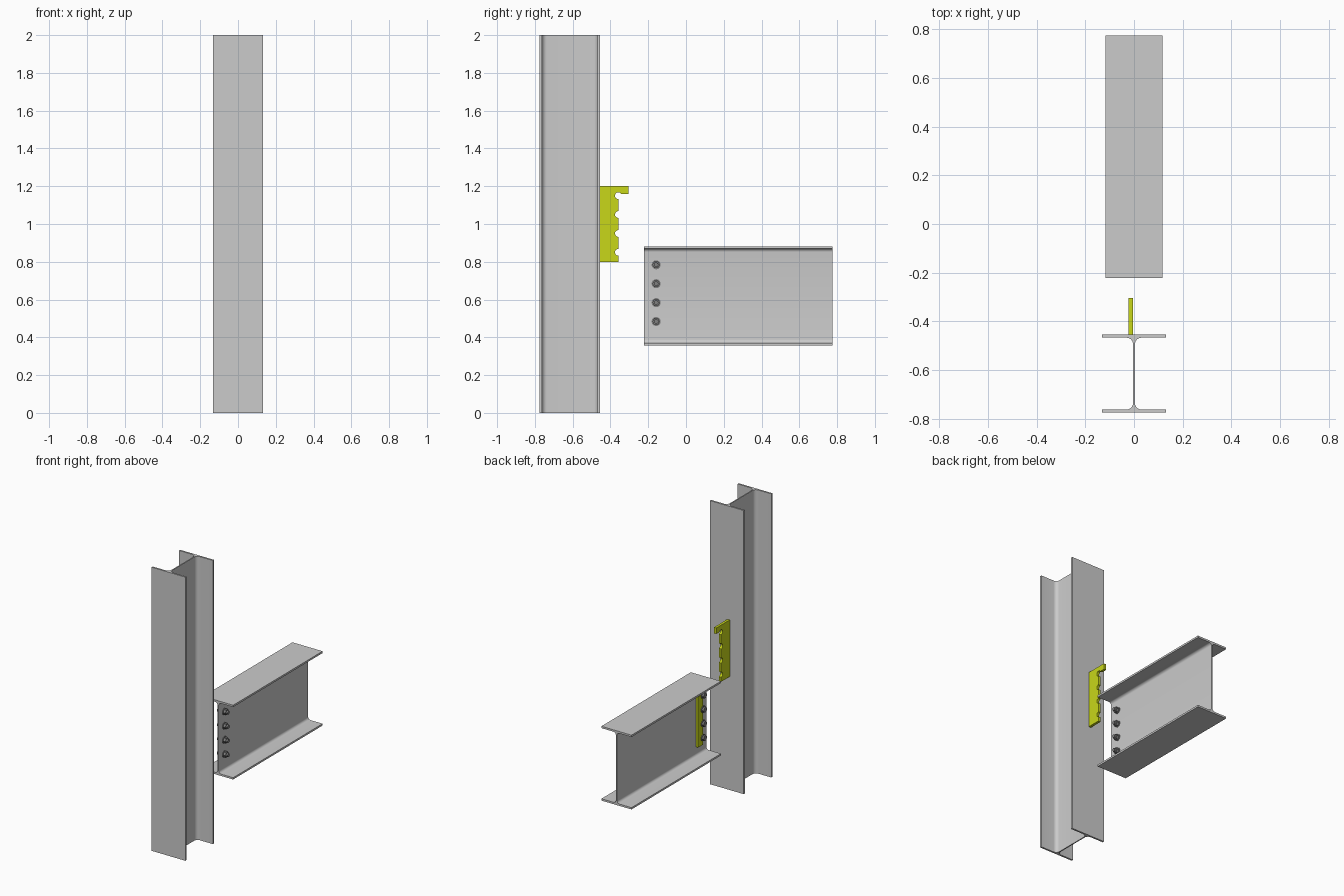
import bpy, bmesh
from math import sin, cos, radians, asin, degrees
from mathutils import Matrix, Vector

if "Cube" in bpy.data.objects:
    bpy.data.objects.remove(bpy.data.objects["Cube"])


def material(name, colour):
    m = bpy.data.materials.new(name)
    m.diffuse_color = colour
    m.use_nodes = True
    m.node_tree.nodes["Principled BSDF"].inputs["Base Color"].default_value = m.diffuse_color
    return m


LIME = material("lime", (0.58, 0.68, 0.01, 1))
DARK = material("dark_steel", (0.22, 0.22, 0.22, 1))


def finish(name, bm, mat=None):
    bmesh.ops.recalc_face_normals(bm, faces=bm.faces)
    me = bpy.data.meshes.new(name)
    bm.to_mesh(me)
    bm.free()
    if mat:
        me.materials.append(mat)
    ob = bpy.data.objects.new(name, me)
    bpy.context.collection.objects.link(ob)
    bpy.ops.object.select_all(action='DESELECT')
    ob.select_set(True)
    bpy.context.view_layer.objects.active = ob
    bpy.ops.object.shade_smooth_by_angle()
    return ob


def prism(name, pts, place, offset, mat=None):
    """Extrude a 2D outline; place(a, b) gives its 3D position."""
    bm = bmesh.new()
    face = bm.faces.new([bm.verts.new(place(a, b)) for a, b in pts])
    ext = bmesh.ops.extrude_face_region(bm, geom=[face], use_keep_orig=True)
    verts = [g for g in ext["geom"] if isinstance(g, bmesh.types.BMVert)]
    bmesh.ops.translate(bm, verts=verts, vec=Vector(offset))
    return finish(name, bm, mat)


def arc(cx, cy, r, a0, a1, n):
    return [(cx + r * cos(radians(a0 + (a1 - a0) * i / n)),
             cy + r * sin(radians(a0 + (a1 - a0) * i / n))) for i in range(n + 1)]


def i_profile(width, depth, web, flange, r):
    w, d, t = width / 2, depth / 2, web / 2
    q = [(w, d), (w, d - flange)] + arc(t + r, d - flange - r, r, 90, 180, 6)
    right = q + [(x, -y) for x, y in reversed(q)]
    return right + [(-x, y) for x, y in reversed(right)]


# Column and beam
prism("column", i_profile(0.263, 0.320, 0.008, 0.0125, 0.026),
      lambda a, b: (a, b - 0.615, 0), (0, 0, 2))
prism("beam", i_profile(0.235, 0.524, 0.010, 0.013, 0.018),
      lambda a, b: (a, -0.222, b + 0.62), (0, 0.997, 0))

# Hooked plate on the column, scalloped to receive the bolts
R, X0, T = 0.018, -0.023, 0.018
edge = -0.358
hook = [(-0.455, 1.2), (-0.455, 0.8), (edge, 0.8)]
for z in (0.85, 0.95, 1.05):
    hook += arc(edge, z, R, 270, 90, 12)
hook += arc(edge, 1.15, R, 270, degrees(asin(0.008 / R)), 16)
hook += [(-0.305, 1.158), (-0.305, 1.2)]
prism("hook_plate", hook, lambda a, b: (X0, a, b), (T, 0, 0), LIME)

# Matching scalloped strip on the beam web
edge = -0.158
bolt_z = [0.484 + 0.1 * i for i in range(4)]
strip = [(-0.103, 0.791), (-0.103, 0.434), (edge, 0.434)]
for z in bolt_z[:3]:
    strip += arc(edge, z, R, -90, 90, 12)
strip += arc(edge, bolt_z[3], R, -90, degrees(asin(0.007 / R)), 8)
prism("beam_strip", strip, lambda a, b: (X0, a, b), (T, 0, 0), LIME)


# Bolts: radius, x start, x end, sides for shank, washers, nut and head
PARTS = [(0.012, -0.030, 0.038, 20), (0.024, 0.005, 0.009, 24), (0.020, 0.009, 0.026, 6),
         (0.024, -0.027, -0.023, 24), (0.020, -0.041, -0.027, 6)]
for i, z in enumerate(bolt_z):
    bm = bmesh.new()
    for r, a, b, n in PARTS:
        m = Matrix.Translation(((a + b) / 2, edge, z)) @ Matrix.Rotation(radians(90), 4, 'Y')
        bmesh.ops.create_cone(bm, cap_ends=True, segments=n, radius1=r, radius2=r,
                              depth=b - a, matrix=m)
    finish(f"bolt_{i + 1}", bm, DARK)
